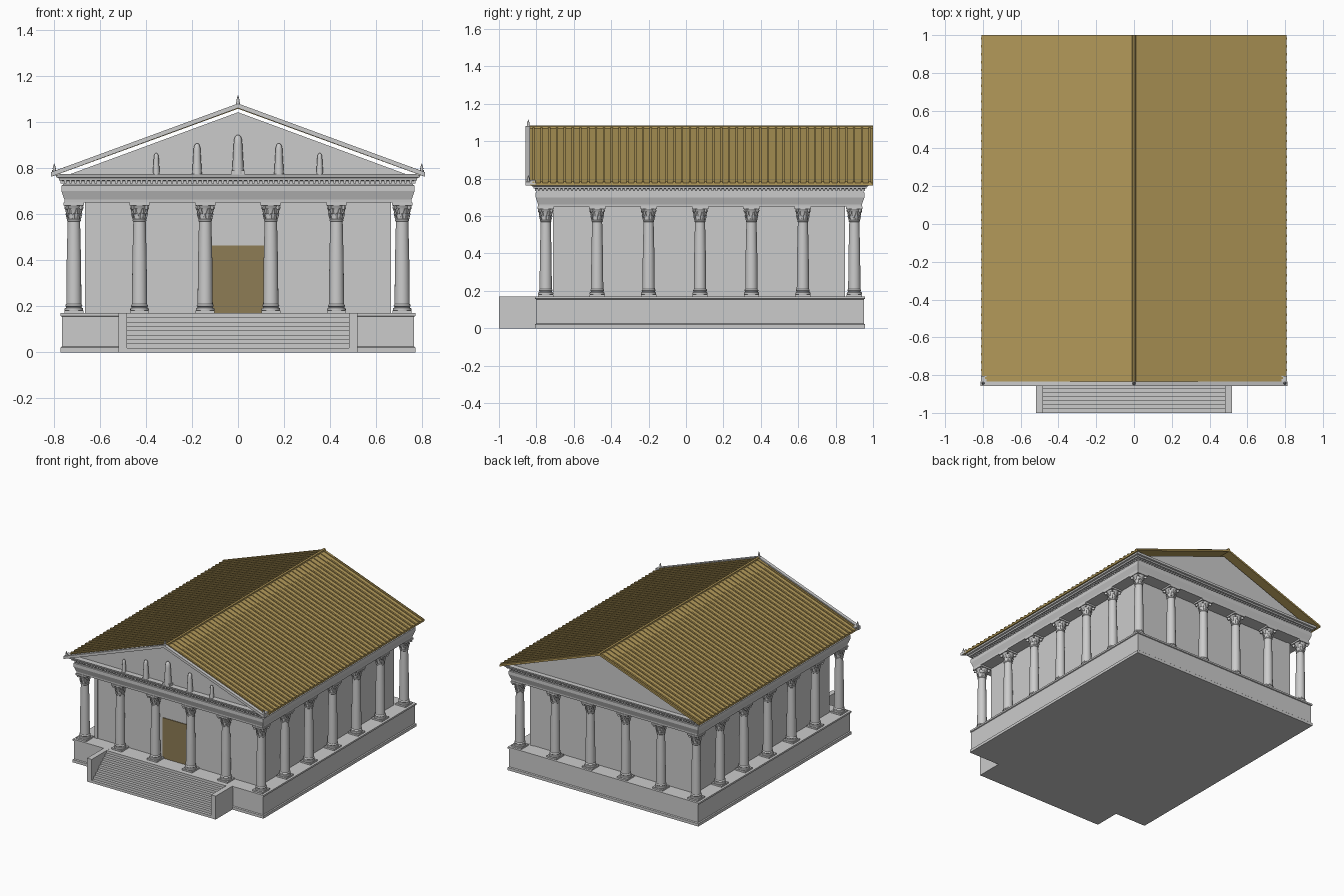
import bpy, bmesh, math
from mathutils import Matrix, Vector

if "Cube" in bpy.data.objects:
    bpy.data.objects.remove(bpy.data.objects["Cube"])

CY = 0.075                # centre of the colonnade along y
HX, HY = 0.713, 0.825     # half size of the column grid


def material(name, rgb):
    m = bpy.data.materials.new(name)
    m.diffuse_color = (*rgb, 1)
    m.use_nodes = True
    m.node_tree.nodes["Principled BSDF"].inputs["Base Color"].default_value = m.diffuse_color
    return m


gold = material("roof_tile_ochre", (0.45, 0.32, 0.10))
bronze = material("door_bronze", (0.27, 0.20, 0.09))


def finish(name, bm, mat=None, smooth=False):
    bmesh.ops.recalc_face_normals(bm, faces=bm.faces)
    me = bpy.data.meshes.new(name)
    bm.to_mesh(me)
    bm.free()
    ob = bpy.data.objects.new(name, me)
    bpy.context.collection.objects.link(ob)
    if mat:
        me.materials.append(mat)
    if smooth:
        bpy.ops.object.select_all(action='DESELECT')
        ob.select_set(True)
        bpy.context.view_layer.objects.active = ob
        bpy.ops.object.shade_smooth_by_angle(angle=math.radians(40))
    return ob


def box(bm, x0, x1, y0, y1, z0, z1):
    bmesh.ops.create_cube(bm, size=1, matrix=Matrix.Translation(
        ((x0 + x1) / 2, (y0 + y1) / 2, (z0 + z1) / 2))
        @ Matrix.Diagonal((x1 - x0, y1 - y0, z1 - z0, 1)))


def prism(bm, pts, y0, y1):
    a = [bm.verts.new((x, y0, z)) for x, z in pts]
    b = [bm.verts.new((x, y1, z)) for x, z in pts]
    bm.faces.new(a)
    bm.faces.new(b[::-1])
    for i in range(len(pts)):
        j = (i + 1) % len(pts)
        bm.faces.new((a[i], b[i], b[j], a[j]))


def loft(bm, rings):
    rings = [[bm.verts.new(p) for p in r] for r in rings]
    n = len(rings[0])
    for a, b in zip(rings, rings[1:]):
        for i in range(n):
            bm.faces.new((a[i], a[(i + 1) % n], b[(i + 1) % n], b[i]))
    bm.faces.new(rings[0][::-1])
    bm.faces.new(rings[-1])


def rect_block(name, profile):
    """Moulded rectangular block; profile = (offset from column grid, z)."""
    bm = bmesh.new()
    loft(bm, [[(sx * (HX + o), CY + sy * (HY + o), z)
               for sx, sy in ((-1, -1), (1, -1), (1, 1), (-1, 1))]
              for o, z in profile])
    return finish(name, bm)


def lathe(bm, profile, n=20, x=0, y=0):
    loft(bm, [[(x + r * math.cos(2 * math.pi * i / n),
                y + r * math.sin(2 * math.pi * i / n), z) for i in range(n)]
              for r, z in profile])


def chevron(half, apex, eave, thick):
    return [(-half, eave), (0, apex), (half, eave), (half, eave - thick),
            (0, apex - thick), (-half, eave - thick)]


# Podium and entablature
rect_block("podium", [(.058, 0), (.058, .02), (.052, .025), (.052, .155),
                      (.058, .158), (.058, .17)])
rect_block("entablature", [(.04, .65), (.041, .663), (.054, .70), (.054, .725),
                           (.048, .727), (.048, .745), (.064, .747), (.066, .757),
                           (.076, .76), (.080, .774)])

# Dentils under the cornice
bm = bmesh.new()
ex, ey = HX + .048, HY + .048
for half, other, along_x in ((ex, ey, True), (ey, ex, False)):
    n = int(2 * half / .022)
    for i in range(n):
        t = -half + (i + .5) * 2 * half / n
        for s in (-1, 1):
            a, b = sorted((s * (other - .004), s * (other + .010)))
            if along_x:
                box(bm, t - .005, t + .005, CY + a, CY + b, .734, .746)
            else:
                box(bm, a, b, CY + t - .005, CY + t + .005, .734, .746)
finish("dentils", bm)

# Cella: side walls with front and back walls between them
bm = bmesh.new()
for s in (-1, 1):
    x0, x1 = sorted((s * .64, s * .665))
    box(bm, x0, x1, -.71, .85, .17, .65)
box(bm, -.64, .64, -.705, -.68, .17, .65)
box(bm, -.64, .64, .82, .845, .17, .65)
finish("cella_walls", bm)
bm = bmesh.new()
box(bm, -.112, .112, -.71, -.69, .17, .465)
finish("door", bm, bronze)

# Stairs with cheek walls
bm = bmesh.new()
for i in range(9):
    y = -1 + i * .0217
    box(bm, -.485, .485, y, y + .0217, 0, (i + 1) * .17 / 9)
finish("steps", bm)
bm = bmesh.new()
for s in (-1, 1):
    x0, x1 = sorted((s * .483, s * .52))
    box(bm, x0, x1, -1, -.80, 0, .171)
finish("stair_cheek_walls", bm)

# Column: plinth, moulded base, tapering shaft, leafy capital, abacus
bm = bmesh.new()
box(bm, -.041, .041, -.041, .041, .17, .181)
lathe(bm, [(.039, .181), (.041, .186), (.039, .192), (.034, .194), (.034, .198),
           (.037, .201), (.036, .206), (.033, .209), (.032, .30), (.031, .40),
           (.027, .568), (.030, .571), (.030, .577), (.027, .58), (.028, .60),
           (.033, .625), (.041, .638)])
for tier, (z, r, k) in enumerate(((.592, .030, .024), (.613, .034, .024))):
    for i in range(8):
        a = (i + tier / 2) * math.pi / 4
        bmesh.ops.create_cone(
            bm, segments=5, cap_ends=True, radius1=.009, radius2=.005, depth=k,
            matrix=Matrix.Rotation(a, 4, 'Z') @ Matrix.Translation((r, 0, z))
            @ Matrix.Rotation(math.radians(20), 4, 'Y') @ Matrix.Diagonal((.6, 1, 1, 1)))
for i in range(4):
    bmesh.ops.create_cone(
        bm, segments=10, cap_ends=True, radius1=.009, radius2=.009, depth=.009,
        matrix=Matrix.Rotation(math.pi / 4 + i * math.pi / 2, 4, 'Z')
        @ Matrix.Translation((.046, 0, .629)) @ Matrix.Rotation(math.pi / 2, 4, 'X'))
box(bm, -.044, .044, -.044, .044, .638, .65)
column = finish("column", bm, smooth=True)

# Six columns across each end, seven along each side
spots = [(-HX + i * 2 * HX / 5, CY + s * HY) for i in range(6) for s in (-1, 1)]
spots += [(s * HX, CY - HY + i * HY / 3) for i in range(1, 6) for s in (-1, 1)]
column.location = (*spots[0], 0)
for p in spots[1:]:
    c = column.copy()
    c.location = (*p, 0)
    bpy.context.collection.objects.link(c)

# Roof slabs, tile ribs and ridge
bm = bmesh.new()
prism(bm, chevron(.808, 1.072, .778, .014), -.835, 1.0)
finish("roof", bm, gold)
bm = bmesh.new()
for i in range(44):
    y = -.815 + i * .0418
    prism(bm, chevron(.81, 1.078, .784, .008), y - .006, y + .006)
finish("roof_tile_ribs", bm, gold)
bm = bmesh.new()
prism(bm, [(-.011, 1.066), (-.009, 1.078), (0, 1.083), (.009, 1.078), (.011, 1.066)],
      -.835, 1.0)
finish("roof_ridge", bm, gold)

# Raking cornice and the two pediment walls
bm = bmesh.new()
prism(bm, chevron(.812, 1.081, .783, .02), -.858, -.833)
finish("raking_cornice", bm)
for name, y0, y1 in (("front_pediment", -.79, -.765), ("back_pediment", .925, .945)):
    bm = bmesh.new()
    prism(bm, [(-.735, .772), (.735, .772), (0, 1.043)], y0, y1)
    finish(name, bm)

# Pediment statues, tallest in the middle
bm = bmesh.new()
box(bm, -.029, .029, -.83, -.79, .773, .79)
for x, top, r in ((0, .945, .026), (.178, .908, .021), (-.178, .908, .021),
                  (.355, .865, .015), (-.355, .865, .015)):
    z0 = .775
    h = top - z0
    lathe(bm, [(r, z0), (r * .95, z0 + h * .15), (r * .72, z0 + h * .75),
               (r * .66, z0 + h * .88), (r * .45, z0 + h * .96), (r * .15, top)],
          12, x, -.81)
finish("pediment_statues", bm, smooth=True)

# Roof finials at the apex and both corners
bm = bmesh.new()
for x, z in ((0, 1.072), (-.798, .775), (.798, .775)):
    lathe(bm, [(.009, z), (.009, z + .01), (.006, z + .016), (.007, z + .024),
               (.001, z + .045)], 10, x, -.843)
for s in (-1, 1):
    box(bm, s * .795 - .014, s * .795 + .014, -.835, -.805, .768, .792)
finish("roof_finials", bm, smooth=True)
